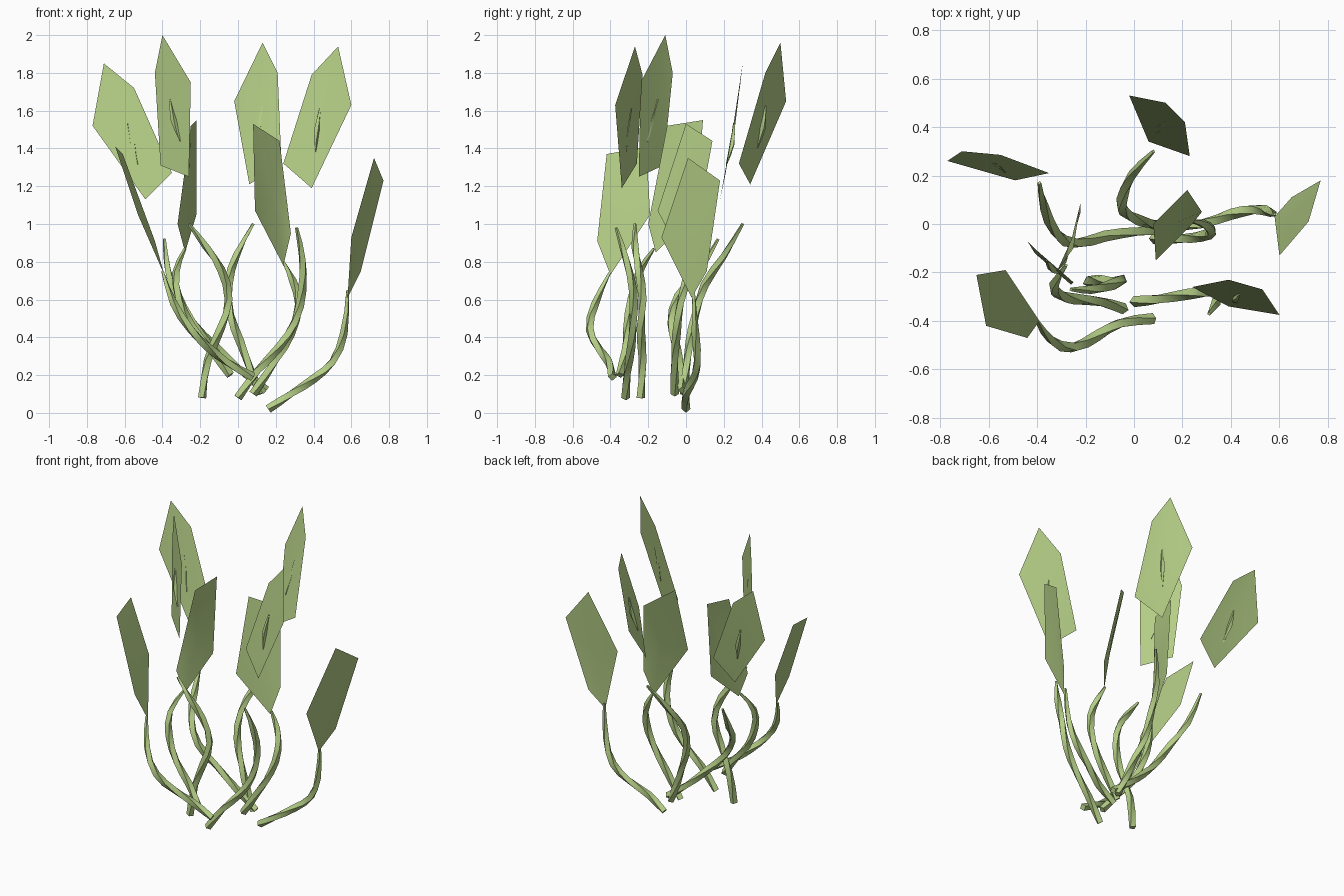
import bpy
import bmesh
from mathutils import Vector

# Remove only the default cube
default_cube = bpy.data.objects.get("Cube")
if default_cube:
    bpy.data.objects.remove(default_cube, do_unlink=True)

# Single pale green for the whole plant
green = bpy.data.materials.new("pale_leaf_green")
green.use_nodes = True
green_rgba = (0.46, 0.62, 0.24, 1)
green.diffuse_color = green_rgba
for node in green.node_tree.nodes:
    if node.type == 'BSDF_PRINCIPLED':
        node.inputs["Base Color"].default_value = green_rgba
        node.inputs["Roughness"].default_value = 0.9


def select_only(obj):
    bpy.ops.object.select_all(action='DESELECT')
    obj.select_set(True)
    bpy.context.view_layer.objects.active = obj


def tube(name, points, thickness, radii, twist, angle):
    """Four-sided twisted tube through the given points."""
    curve = bpy.data.curves.new(name, 'CURVE')
    curve.dimensions = '3D'
    curve.bevel_depth = thickness
    curve.bevel_resolution = 0
    curve.resolution_u = 2
    curve.use_fill_caps = True
    spline = curve.splines.new('BEZIER')
    spline.bezier_points.add(len(points) - 1)
    for index, (knot, position) in enumerate(zip(spline.bezier_points, points)):
        knot.co = position
        knot.handle_left_type = knot.handle_right_type = 'AUTO'
        knot.tilt = index * twist
        knot.radius = radii[index]
    obj = bpy.data.objects.new(name, curve)
    bpy.context.collection.objects.link(obj)
    curve.materials.append(green)
    select_only(obj)
    bpy.ops.object.convert(target='MESH')
    bpy.ops.object.shade_smooth_by_angle(angle=angle)
    return bpy.context.object


def stem(name, *points):
    """Long stem, root first, narrowing toward its upper end."""
    last = len(points) - 1
    radii = [1.0] * len(points)
    radii[last - 1] = 0.9
    radii[last] = 0.35
    tube(name, points, 0.023, radii, 0.8, 0.6)


def leaf(name, *outline, rib=False):
    """Thin blade: a fan of triangles around its centre, with an optional short rib."""
    corners = [Vector(corner) for corner in outline]
    centre = sum(corners, Vector()) / len(corners)
    mesh = bpy.data.meshes.new(name)
    bm = bmesh.new()
    rim = [bm.verts.new(corner) for corner in corners]
    middle = bm.verts.new(centre)
    for index, vertex in enumerate(rim):
        bm.faces.new((middle, rim[index - 1], vertex))
    bmesh.ops.recalc_face_normals(bm, faces=bm.faces)
    bm.normal_update()
    normal = middle.normal.copy()
    bm.to_mesh(mesh)
    bm.free()
    mesh.materials.append(green)
    obj = bpy.data.objects.new(name, mesh)
    bpy.context.collection.objects.link(obj)
    select_only(obj)
    bpy.ops.object.shade_smooth_by_angle(angle=0.6)
    if rib:
        lowest = min(corners, key=lambda corner: corner.z)
        down = (lowest - centre) * 0.5
        path = [centre - down * 0.2, centre + down * 0.4 + normal * 0.01, centre + down]
        tube(name + "_rib", path, 0.016, (0.3, 1.0, 0.2), 0.5, 0.6)


# Upper leaves, tip first, floating free of the stems
leaf("upper_leaf_right",
     (-.71, .30, 1.85), (-.55, .285, 1.72), (-.35, .21, 1.27),
     (-.49, .18, 1.13), (-.77, .26, 1.52), rib=True)
leaf("upper_leaf_tallest",
     (-.40, -.11, 2), (-.25, -.24, 1.75), (-.26, -.25, 1.25),
     (-.41, -.12, 1.31), (-.44, -.07, 1.8), rib=True)
leaf("upper_leaf_back",
     (.13, .50, 1.96), (.21, .42, 1.8), (.23, .28, 1.32),
     (.06, .34, 1.21), (-.02, .53, 1.65), rib=True)
leaf("upper_leaf_left",
     (.53, -.27, 1.94), (.60, -.375, 1.63), (.39, -.34, 1.19),
     (.24, -.26, 1.32), (.39, -.23, 1.79), rib=True)

# Lower leaves, joined to their stems
leaf("lower_leaf_right_front",
     (-.61, -.42, 1.37), (-.65, -.21, 1.41), (-.53, -.19, 1.05),
     (-.39, -.40, .73), (-.44, -.47, .91))
leaf("lower_leaf_right_inner",
     (-.25, -.1, 1.52), (-.22, .09, 1.55), (-.22, .05, 1.05),
     (-.28, -.16, .85), (-.32, -.2, 1))
leaf("lower_leaf_left_inner",
     (.08, 0, 1.53), (.22, .14, 1.44), (.28, .05, .95),
     (.24, 0, .78), (.09, -.15, 1.07))
leaf("lower_leaf_left_outer",
     (.72, .01, 1.35), (.77, .18, 1.23), (.65, .11, .75),
     (.58, .03, .61), (.60, -.13, .93))

# Stems carrying the lower leaves
stem("stem_left_outer",
     (.16, 0, .02), (.28, 0, .1), (.40, .04, .18),
     (.50, .06, .27), (.56, .05, .42), (.58, .04, .65))
stem("stem_right_front",
     (.08, -.39, .19), (-.06, -.41, .27), (-.15, -.46, .34),
     (-.25, -.51, .44), (-.34, -.48, .58), (-.40, -.40, .75))
stem("stem_right_inner",
     (-.04, -.35, .2), (-.14, -.32, .33), (-.24, -.31, .45),
     (-.31, -.29, .6), (-.33, -.25, .74), (-.28, -.17, .87))
stem("stem_left_inner",
     (.08, -.06, .1), (.2, -.06, .28), (.28, -.05, .42),
     (.32, -.03, .58), (.29, 0, .7), (.24, .01, .8))

# Bare stems ending in a point below the upper leaves
stem("bare_stem_right",
     (.15, -.02, .12), (.02, -.03, .22), (-.12, -.05, .35),
     (-.24, -.08, .48), (-.32, -.04, .62), (-.37, .07, .75), (-.39, .17, .92))
stem("bare_stem_back",
     (.12, -.01, .1), (.07, 0, .22), (.01, .02, .38),
     (-.04, .05, .52), (-.05, .1, .68), (-.01, .2, .83), (.08, .30, 1))
stem("bare_stem_left",
     (0, -.32, .08), (.1, -.31, .22), (.22, -.29, .35),
     (.30, -.28, .48), (.34, -.28, .65), (.34, -.32, .82), (.31, -.37, .98))
stem("bare_stem_front",
     (-.19, -.24, .08), (-.16, -.23, .28), (-.09, -.24, .45),
     (-.05, -.23, .6), (-.09, -.25, .76), (-.17, -.27, .88), (-.26, -.27, 1))
